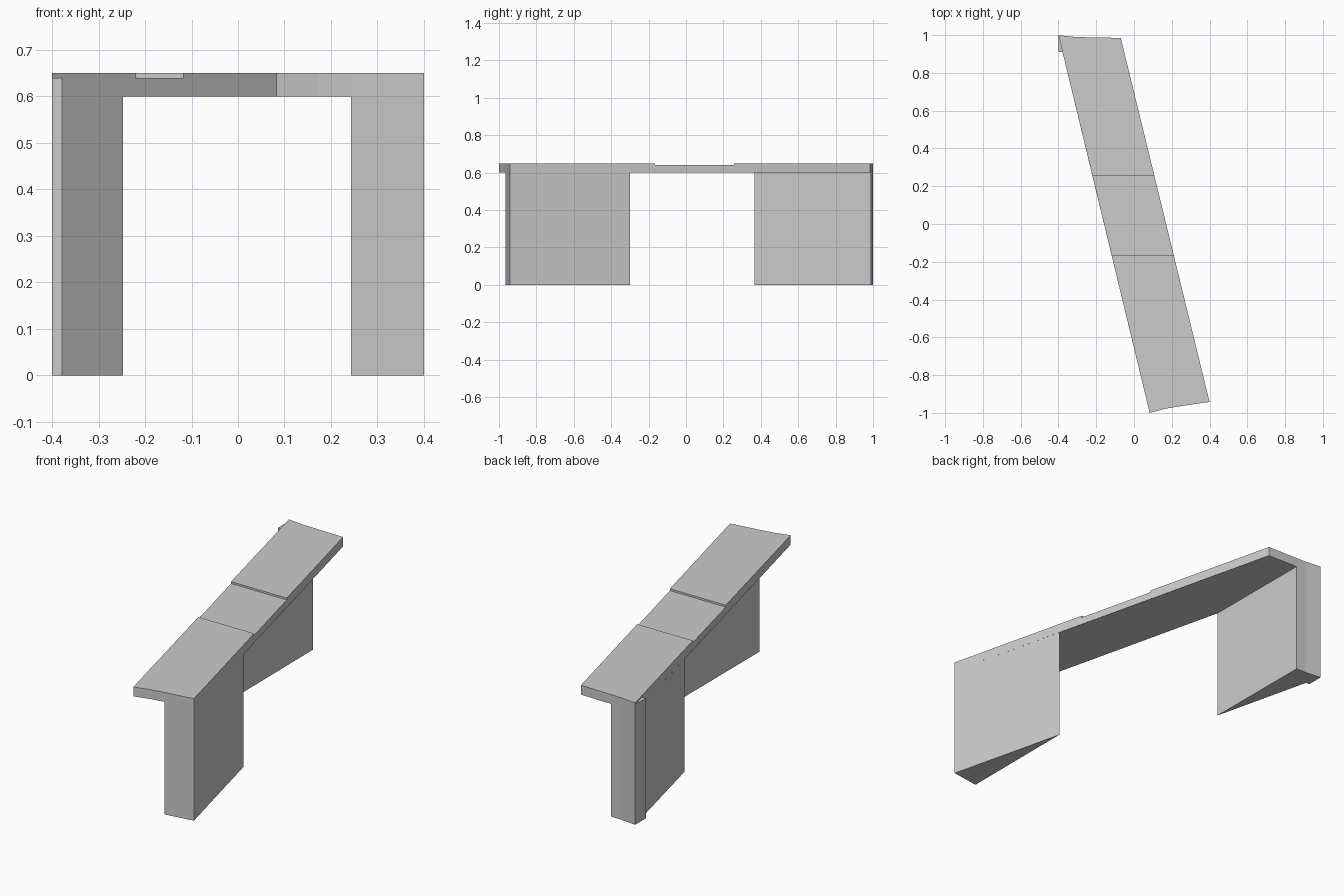
import bpy, bmesh

if "Cube" in bpy.data.objects:
    bpy.data.objects.remove(bpy.data.objects["Cube"])

BOTTOM, TOP, DIP = 0.60, 0.65, 0.64
# Curved ends of the deck, listed left to right
back_end = [(-0.40, 1.0), (-0.31, 0.99), (-0.25, 0.9885), (-0.07, 0.985)]
front_end = [(0.083, -1.0), (0.17, -0.977), (0.243, -0.965), (0.40, -0.942)]
apex_back = (-0.247, 0.365)
apex_front = (0.243, -0.30)


def build(name, faces):
    """Make an object from a list of polygons."""
    bm = bmesh.new()
    for f in faces:
        bm.faces.new([bm.verts.new(p) for p in f])
    bmesh.ops.remove_doubles(bm, verts=bm.verts, dist=1e-5)
    bmesh.ops.recalc_face_normals(bm, faces=bm.faces)
    me = bpy.data.meshes.new(name)
    bm.to_mesh(me)
    bm.free()
    ob = bpy.data.objects.new(name, me)
    bpy.context.collection.objects.link(ob)
    return ob


def at(pts, z):
    return [(x, y, z) for x, y in pts]


def wall(a, b, z0, z1):
    return [(*a, z0), (*b, z0), (*b, z1), (*a, z1)]


def prism(name, pts, z1, top=False, skip=()):
    n = len(pts)
    faces = [wall(pts[i], pts[(i + 1) % n], 0, z1) for i in range(n) if i not in skip]
    faces.append(at(pts, 0))
    if top:
        faces.append(at(pts, z1))
    return build(name, faces)


def edge_point(a, b, y):
    t = (y - a[1]) / (b[1] - a[1])
    return (a[0] + t * (b[0] - a[0]), y)


# Deck: slanted slab with a shallow recess across the middle
Y_BACK, Y_FRONT = 0.257, -0.165
lb, lf = [edge_point(back_end[0], front_end[0], y) for y in (Y_BACK, Y_FRONT)]
rb, rf = [edge_point(back_end[-1], front_end[-1], y) for y in (Y_BACK, Y_FRONT)]
faces = [
    at(back_end + [rb, lb], TOP),
    at([lb, rb, rf, lf], DIP),
    at([lf, rf] + front_end[::-1], TOP),
    wall(lb, rb, DIP, TOP),
    wall(lf, rf, DIP, TOP),
    # Underside, leaving out the pier footprints
    at([apex_back] + back_end[2:] + [apex_front] + front_end[2::-1], BOTTOM),
]
for b, mb, mf, f in ((back_end[0], lb, lf, front_end[0]),
                     (back_end[-1], rb, rf, front_end[-1])):
    faces.append([(*b, BOTTOM), (*b, TOP), (*mb, TOP), (*mb, DIP),
                  (*mf, DIP), (*mf, TOP), (*f, TOP), (*f, BOTTOM)])
for end in (back_end, front_end):
    faces += [wall(p, q, BOTTOM, TOP) for p, q in zip(end, end[1:])]
build("deck", faces)

# Triangular piers, open where they join the deck
prism("front_pier", [apex_front, front_end[2], front_end[3]], BOTTOM)
inner = edge_point(back_end[0], front_end[0], 0.91)
prism("back_pier", [apex_back, back_end[2], back_end[1], back_end[0], inner],
      BOTTOM, skip=(3,))

# Small corner strip beside the back pier
prism("corner_strip", [back_end[0], (-0.40, 0.91), inner], DIP, top=True, skip=(2,))
